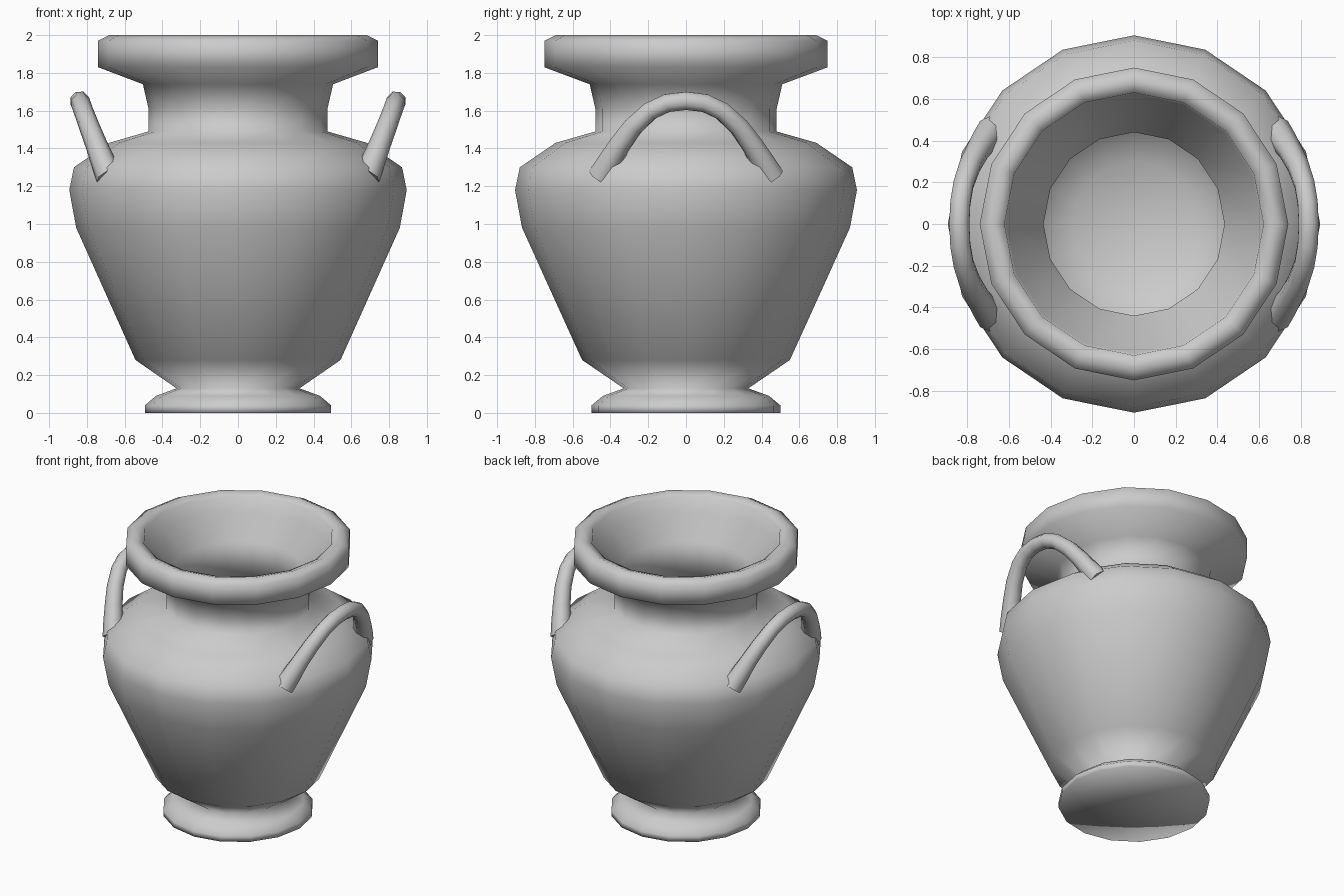
import bpy, bmesh, math

cube = bpy.data.objects.get("Cube")
if cube:
    bpy.data.objects.remove(cube, do_unlink=True)

clay = bpy.data.materials.new("grey_clay")
clay.use_nodes = True
GREY = (0.6, 0.6, 0.6, 1)
clay.diffuse_color = GREY
clay.node_tree.nodes["Principled BSDF"].inputs["Base Color"].default_value = GREY


def lathe(name, profile, sides):
    """Revolve a (radius, height) profile around z."""
    bm = bmesh.new()
    verts = [bm.verts.new((0, r, z)) for r, z in profile]
    edges = [bm.edges.new(pair) for pair in zip(verts, verts[1:])]
    bmesh.ops.spin(bm, geom=verts + edges, axis=(0, 0, 1), cent=(0, 0, 0),
                   angle=math.tau, steps=sides, use_duplicate=False)
    bmesh.ops.remove_doubles(bm, verts=bm.verts, dist=0.001)
    bmesh.ops.recalc_face_normals(bm, faces=bm.faces)
    # The bowl is very slightly narrower across the handles
    bmesh.ops.scale(bm, vec=(0.987, 1, 1), verts=bm.verts)
    for face in bm.faces:
        face.smooth = True
    mesh = bpy.data.meshes.new(name)
    bm.to_mesh(mesh)
    bm.free()
    mesh.materials.append(clay)
    obj = bpy.data.objects.new(name, mesh)
    bpy.context.collection.objects.link(obj)


# Vase body: foot, belly, shoulder, neck and rim, then back down inside
outside = [(0, 0), (0.5, 0), (0.5, 0.04), (0.44, 0.09), (0.33, 0.13),
           (0.55, 0.28), (0.868, 0.98), (0.905, 1.18), (0.88, 1.30),
           (0.69, 1.43), (0.48, 1.49), (0.48, 1.61), (0.51, 1.74),
           (0.75, 1.83), (0.75, 1.97), (0.69, 2.0)]
inside = [(0.63, 1.98), (0.62, 1.87), (0.44, 1.74), (0.44, 1.47),
          (0.66, 1.39), (0.83, 1.28), (0.855, 1.18), (0.82, 0.99),
          (0.51, 0.31), (0.3, 0.18), (0, 0.17)]
lathe("vase_body", outside + inside, 16)


def handle(name, side):
    """Arched tube, thicker at its feet, leaning outward from the shoulder."""
    half = [(0.68, 0.45, 1.25, 1.4), (0.715, 0.405, 1.33, 1.25),
            (0.75, 0.35, 1.42, 1.12), (0.787, 0.28, 1.515, 1.05),
            (0.818, 0.19, 1.598, 1), (0.833, 0.1, 1.64, 1)]
    path = half + [(0.838, 0, 1.652, 1)]
    path += [(x, -y, z, r) for x, y, z, r in reversed(half)]
    curve = bpy.data.curves.new(name, "CURVE")
    curve.dimensions = "3D"
    curve.bevel_depth = 0.052
    curve.bevel_resolution = 2
    curve.use_fill_caps = True
    spline = curve.splines.new("POLY")
    spline.points.add(len(path) - 1)
    for point, (x, y, z, r) in zip(spline.points, path):
        point.co = (side * x, y, z, 1)
        point.radius = r
    curve.materials.append(clay)
    obj = bpy.data.objects.new(name, curve)
    bpy.context.collection.objects.link(obj)
    bpy.ops.object.select_all(action="DESELECT")
    obj.select_set(True)
    bpy.context.view_layer.objects.active = obj
    bpy.ops.object.convert(target="MESH")
    bpy.ops.object.shade_smooth()


handle("left_handle", 1)
handle("right_handle", -1)
